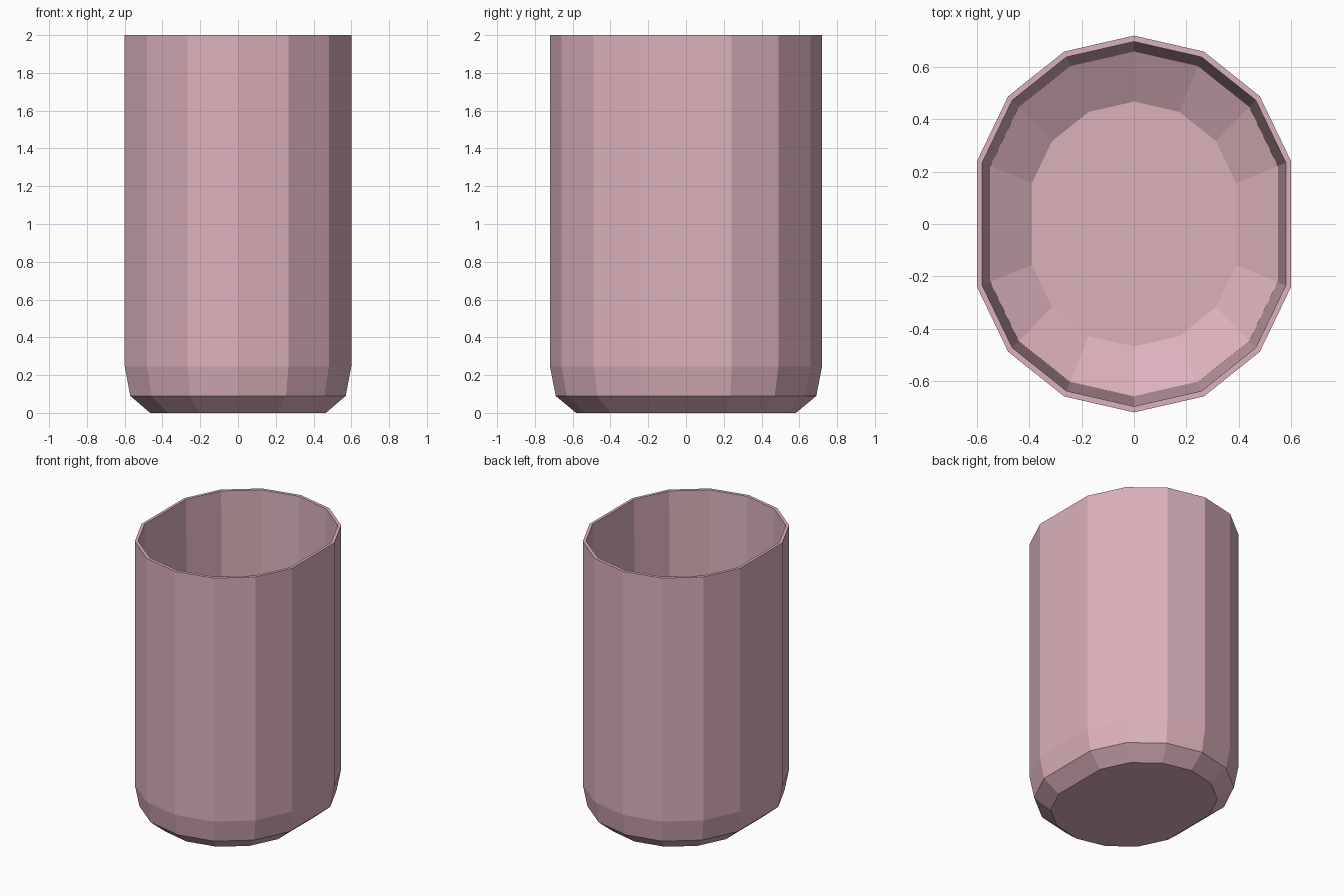
import bpy, bmesh, math

if "Cube" in bpy.data.objects:
    bpy.data.objects.remove(bpy.data.objects["Cube"])

SIDES = 14
R = 0.615      # outer radius
SHIFT = 0.105  # each half circle is moved apart along y

pink = bpy.data.materials.new("dusty_pink")
pink.diffuse_color = (0.71, 0.44, 0.50, 1)
pink.use_nodes = True
pink.node_tree.nodes["Principled BSDF"].inputs["Base Color"].default_value = pink.diffuse_color


def ring(bm, r, shift, z):
    """Fourteen-sided ring, stretched along y by moving its halves apart."""
    verts = []
    for i in range(SIDES):
        a = 2 * math.pi * i / SIDES
        y = r * math.cos(a)
        verts.append(bm.verts.new((r * math.sin(a), y + math.copysign(shift, y), z)))
    return verts


# Profile (radius, y shift, height): outside from base to rim, then inside down to the floor
profile = [
    (0.477, SHIFT, 0.0),
    (0.585, SHIFT, 0.09),
    (R, SHIFT, 0.245),
    (R, SHIFT, 2.0),
    (0.595, 0.102, 2.0),
    (0.564, 0.096, 0.19),
    (0.400, 0.068, 0.09),
]

bm = bmesh.new()
rings = [ring(bm, *p) for p in profile]
for a, b in zip(rings, rings[1:]):
    for i in range(SIDES):
        j = (i + 1) % SIDES
        bm.faces.new((a[i], a[j], b[j], b[i]))
# Base and inner floor
bm.faces.new(rings[0])
bm.faces.new(rings[-1])
bmesh.ops.recalc_face_normals(bm, faces=bm.faces)

mesh = bpy.data.meshes.new("cup")
bm.to_mesh(mesh)
bm.free()
mesh.materials.append(pink)
bpy.context.collection.objects.link(bpy.data.objects.new("cup", mesh))
